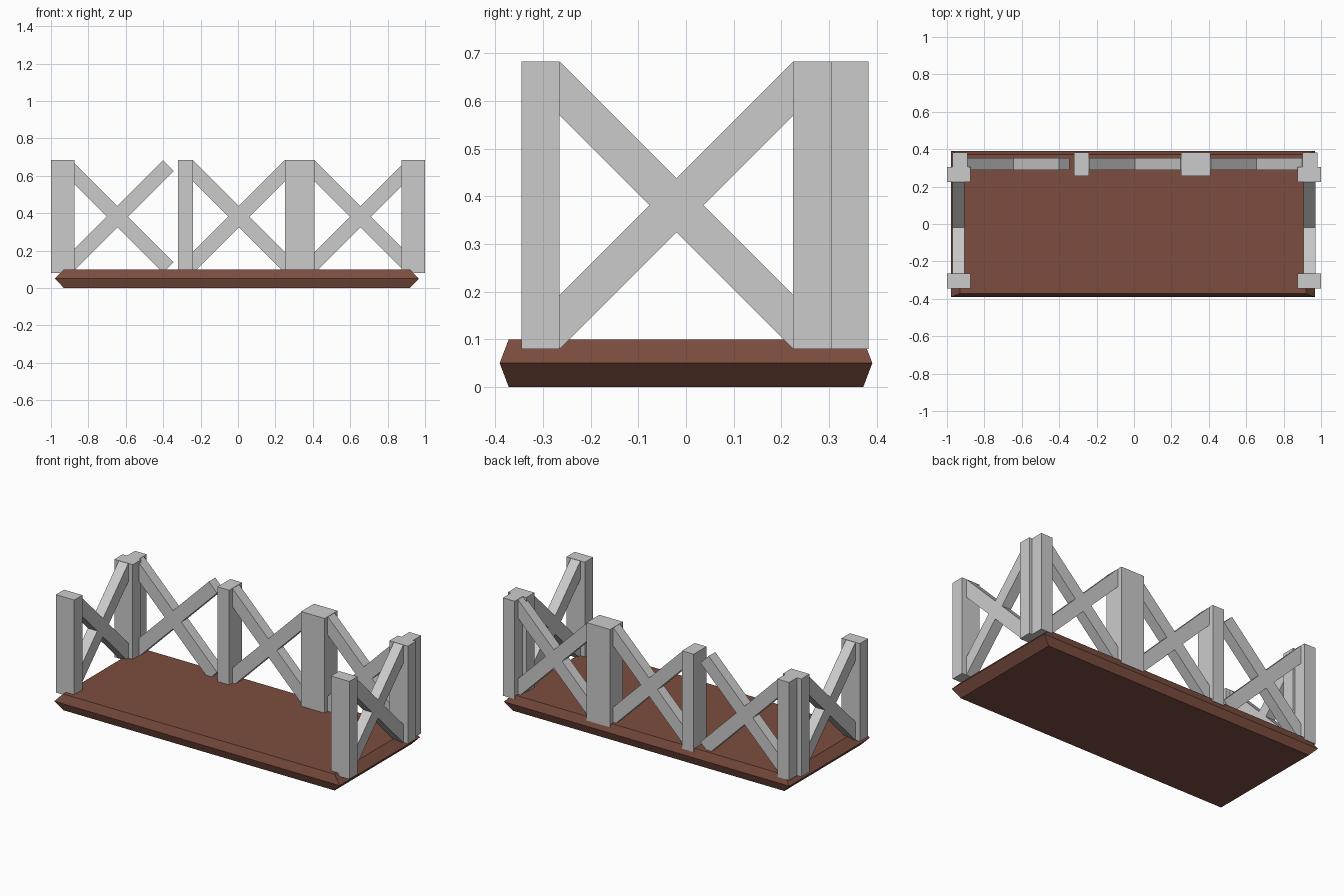
import bpy, bmesh
from mathutils import Matrix, Vector
from math import pi

if "Cube" in bpy.data.objects:
    bpy.data.objects.remove(bpy.data.objects["Cube"])

POST_W, POST_D, POST_Z0, POST_Z1 = 0.08, 0.125, 0.08, 0.683
PANEL_W, ARM, BRACE_W, BRACE_D = 0.65, 0.385, 0.08, 0.064
MID_Z = (POST_Z0 + POST_Z1) / 2


def make_object(name, bm, matrix=Matrix()):
    bmesh.ops.recalc_face_normals(bm, faces=bm.faces)
    mesh = bpy.data.meshes.new(name)
    bm.to_mesh(mesh)
    bm.free()
    obj = bpy.data.objects.new(name, mesh)
    obj.matrix_world = matrix
    bpy.context.collection.objects.link(obj)
    return obj


def post(name, offset, frame):
    bm = bmesh.new()
    bmesh.ops.create_cube(bm, size=1)
    bmesh.ops.scale(bm, vec=(POST_W, POST_D, POST_Z1 - POST_Z0), verts=bm.verts)
    return make_object(name, bm, frame @ Matrix.Translation((offset, 0, MID_Z)))


def cross_brace(name, frame):
    # plus-shaped outline, turned 45 degrees and extruded
    h = BRACE_W / 2
    arm = [(h, h), (ARM, h), (ARM, -h)]
    bm = bmesh.new()
    verts = []
    for i in range(4):
        turn = Matrix.Rotation(pi / 4 + i * pi / 2, 3, 'Y')
        for u, v in reversed(arm):
            verts.append(bm.verts.new(turn @ Vector((u, -BRACE_D / 2, -v))))
    face = bm.faces.new(verts)
    out = bmesh.ops.extrude_face_region(bm, geom=[face])["geom"]
    bmesh.ops.translate(bm, vec=(0, BRACE_D, 0),
                        verts=[g for g in out if isinstance(g, bmesh.types.BMVert)])
    return make_object(name, bm, frame @ Matrix.Translation((0, 0, MID_Z)))


def panel(name, x, y, angle=0, sides=(-1, 1)):
    frame = Matrix.Translation((x, y, 0)) @ Matrix.Rotation(angle, 4, 'Z')
    cross_brace(name + "_cross_brace", frame)
    for s in sides:
        post(f"{name}_post_{'a' if s < 0 else 'b'}", s * (PANEL_W - POST_W) / 2, frame)


# floor slab: widest at mid height, tapering to top and bottom
bm = bmesh.new()
rings = []
for hx, hy, z in ((0.925, 0.372, 0), (0.973, 0.391, 0.05), (0.925, 0.372, 0.1)):
    rings.append([bm.verts.new((sx * hx - 0.006, sy * hy, z))
                  for sx, sy in ((-1, -1), (1, -1), (1, 1), (-1, 1))])
bm.faces.new(rings[0][::-1])
bm.faces.new(rings[2])
for low, high in zip(rings, rings[1:]):
    for i in range(4):
        j = (i + 1) % 4
        bm.faces.new((low[i], low[j], high[j], high[i]))
floor = make_object("floor_slab", bm)
brown = bpy.data.materials.new("brown_wood")
brown.diffuse_color = (0.2, 0.075, 0.05, 1)
brown.use_nodes = True
brown.node_tree.nodes["Principled BSDF"].inputs["Base Color"].default_value = brown.diffuse_color
floor.data.materials.append(brown)

# back railing: three panels, the first without its right post
panel("back_left_railing", -0.645, 0.32, sides=(-1,))
panel("back_middle_railing", 0.005, 0.32)
panel("back_right_railing", 0.655, 0.32)

# side railings
panel("left_railing", -0.9375, -0.02, pi / 2)
panel("right_railing", 0.9375, -0.02, pi / 2)
